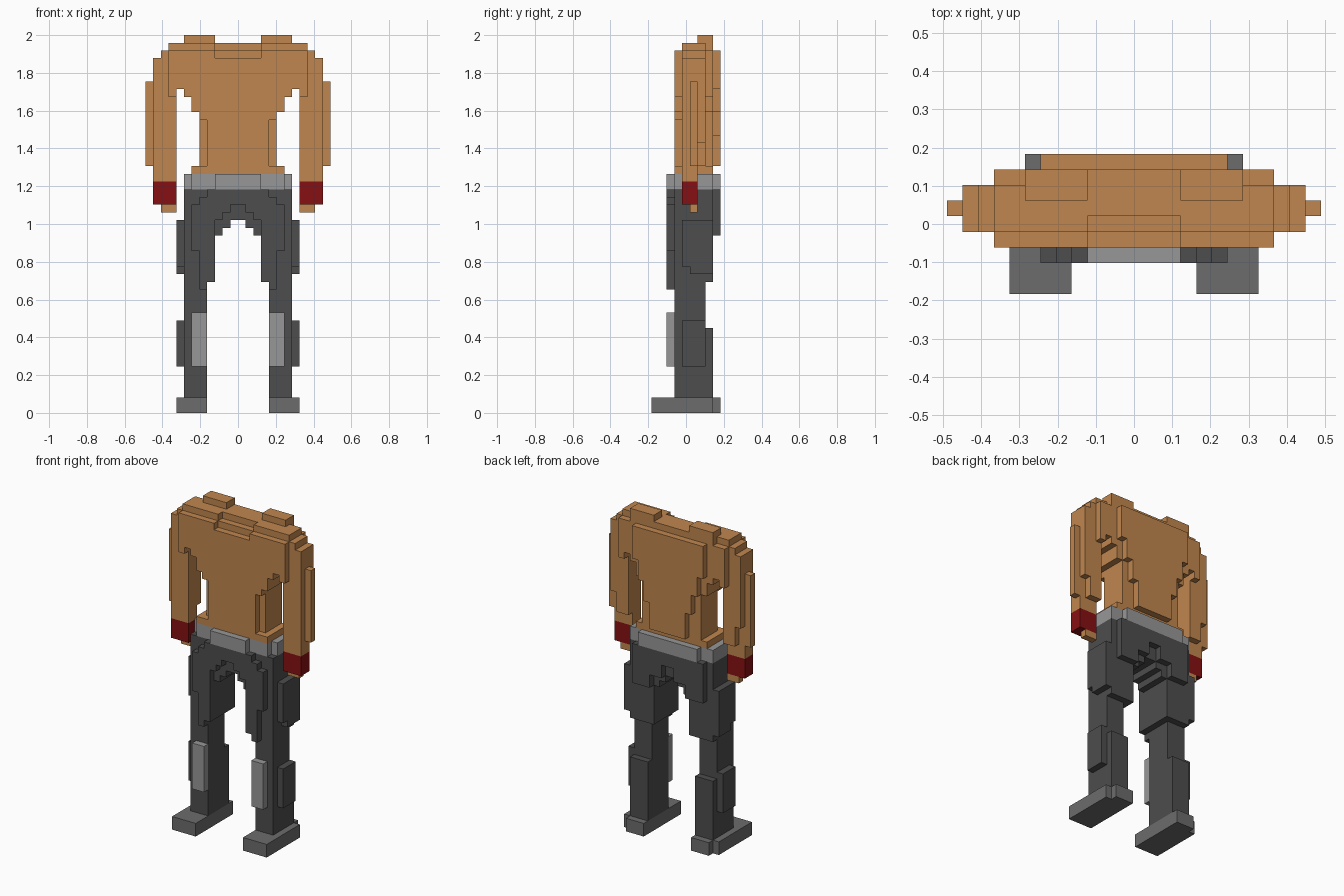
import bpy, bmesh

if "Cube" in bpy.data.objects:
    bpy.data.objects.remove(bpy.data.objects["Cube"], do_unlink=True)

V = 2 / 49          # block size
Y0 = -4.5           # block offset that centres the depth


def material(name, rgb):
    m = bpy.data.materials.new(name)
    m.use_nodes = True
    m.diffuse_color = (*rgb, 1)
    m.node_tree.nodes["Principled BSDF"].inputs["Base Color"].default_value = (*rgb, 1)
    return m


TAN = material("tan", (0.53, 0.24, 0.077))
RED = material("dark red", (0.24, 0.005, 0.006))
DARK = material("charcoal", (0.075, 0.075, 0.075))
MID = material("mid grey", (0.15, 0.15, 0.15))
LIGHT = material("light grey", (0.31, 0.31, 0.31))

cells = {}          # block -> part name
parts = {}          # part name -> material


def fill(name, mat, boxes, paired=False):
    """Fill boxes (x0, x1, y0, y1, z0, z1) of blocks and their mirror image."""
    for x0, x1, y0, y1, z0, z1 in boxes:
        for x in range(x0, x1):
            for y in range(y0, y1):
                for z in range(z0, z1):
                    for side, xx in (("left_", x), ("right_", -1 - x)):
                        part = side + name if paired else name
                        parts[part] = mat
                        cells.setdefault((xx, y, z), part)


# Shoes: full sole with a narrower heel
fill("shoe", MID, [(4, 8, 0, 8, 0, 2), (4, 7, 8, 9, 0, 2)], True)

# Knee pads
fill("shin_pad", LIGHT, [(4, 6, 2, 3, 6, 13)], True)

# Trouser legs: shin, calf, side pad, thigh, thigh side, front of thigh
fill("trouser_leg", DARK, [
    (4, 7, 3, 7, 2, 17),
    (4, 7, 7, 8, 2, 11),
    (7, 8, 4, 7, 6, 12),
    (3, 7, 3, 8, 17, 23),
    (7, 8, 4, 8, 19, 25),
    (7, 8, 5, 8, 18, 19),
    (3, 4, 2, 3, 17, 23),
    (4, 5, 2, 3, 16, 23),
    (5, 6, 2, 3, 21, 23),
], True)

# Hips with stepped crotch arch, front and back layers
fill("hips", DARK, [
    (3, 7, 3, 8, 23, 29),
    (2, 3, 3, 8, 23, 29),
    (1, 2, 3, 8, 24, 29),
    (0, 1, 3, 8, 25, 29),
    (0, 1, 2, 3, 27, 29),
    (1, 2, 2, 3, 26, 29),
    (2, 3, 2, 3, 25, 29),
    (3, 4, 2, 3, 23, 29),
    (4, 5, 2, 3, 23, 28),
    (5, 6, 2, 3, 23, 27),
    (3, 6, 8, 9, 23, 29),
    (1, 3, 8, 9, 25, 29),
    (0, 1, 8, 9, 27, 29),
])

# Belt
fill("belt", LIGHT, [
    (0, 6, 3, 8, 29, 31),
    (6, 7, 4, 8, 29, 31),
    (0, 3, 2, 3, 29, 31),
    (0, 5, 8, 9, 29, 31),
])

# Torso: hem, waist, chest, shoulder line, back muscles, collar pads
fill("torso", TAN, [
    (0, 6, 3, 8, 31, 32),
    (0, 4, 3, 8, 32, 39),
    (4, 5, 4, 8, 32, 39),
    (4, 5, 3, 4, 38, 39),
    (0, 6, 3, 8, 39, 46),
    (6, 7, 3, 8, 41, 46),
    (7, 8, 3, 8, 42, 46),
    (3, 8, 3, 4, 46, 47),
    (0, 8, 4, 8, 46, 47),
    (0, 8, 5, 7, 47, 48),
    (3, 8, 4, 5, 47, 48),
    (0, 7, 7, 8, 47, 48),
    (0, 6, 8, 9, 42, 47),
    (0, 5, 8, 9, 39, 42),
    (0, 4, 8, 9, 36, 39),
    (0, 3, 8, 9, 32, 36),
    (3, 7, 6, 8, 48, 49),
])

# Arms: shoulder cap, upper arm, outer ridge, forearm
fill("arm", TAN, [
    (8, 9, 3, 8, 41, 47),
    (8, 9, 4, 7, 47, 48),
    (9, 10, 4, 7, 46, 47),
    (8, 11, 4, 7, 35, 46),
    (8, 11, 4, 6, 30, 35),
    (8, 10, 6, 7, 32, 35),
    (11, 12, 5, 6, 32, 43),
], True)

# Wrist bands and finger tips
fill("wrist_band", RED, [(8, 11, 4, 6, 27, 30)], True)
fill("hand", TAN, [(8, 10, 5, 6, 26, 27)], True)

# Corners of each of the six block sides, counter-clockwise from outside
SIDES = {
    (1, 0, 0): ((1, 0, 0), (1, 1, 0), (1, 1, 1), (1, 0, 1)),
    (-1, 0, 0): ((0, 0, 0), (0, 0, 1), (0, 1, 1), (0, 1, 0)),
    (0, 1, 0): ((0, 1, 0), (0, 1, 1), (1, 1, 1), (1, 1, 0)),
    (0, -1, 0): ((0, 0, 0), (1, 0, 0), (1, 0, 1), (0, 0, 1)),
    (0, 0, 1): ((0, 0, 1), (1, 0, 1), (1, 1, 1), (0, 1, 1)),
    (0, 0, -1): ((0, 0, 0), (0, 1, 0), (1, 1, 0), (1, 0, 0)),
}

# One mesh per part, keeping only the exposed sides and merging flat areas
for part, mat in parts.items():
    bm = bmesh.new()
    verts = {}
    for (x, y, z), owner in cells.items():
        if owner != part:
            continue
        for (dx, dy, dz), corners in SIDES.items():
            if (x + dx, y + dy, z + dz) in cells:
                continue
            face = []
            for cx, cy, cz in corners:
                key = (x + cx, y + cy, z + cz)
                if key not in verts:
                    verts[key] = bm.verts.new((key[0] * V, (key[1] + Y0) * V, key[2] * V))
                face.append(verts[key])
            bm.faces.new(face)
    bmesh.ops.dissolve_limit(bm, angle_limit=0.01, verts=bm.verts[:], edges=bm.edges[:])
    mesh = bpy.data.meshes.new(part)
    bm.to_mesh(mesh)
    bm.free()
    mesh.materials.append(mat)
    bpy.context.collection.objects.link(bpy.data.objects.new(part, mesh))
